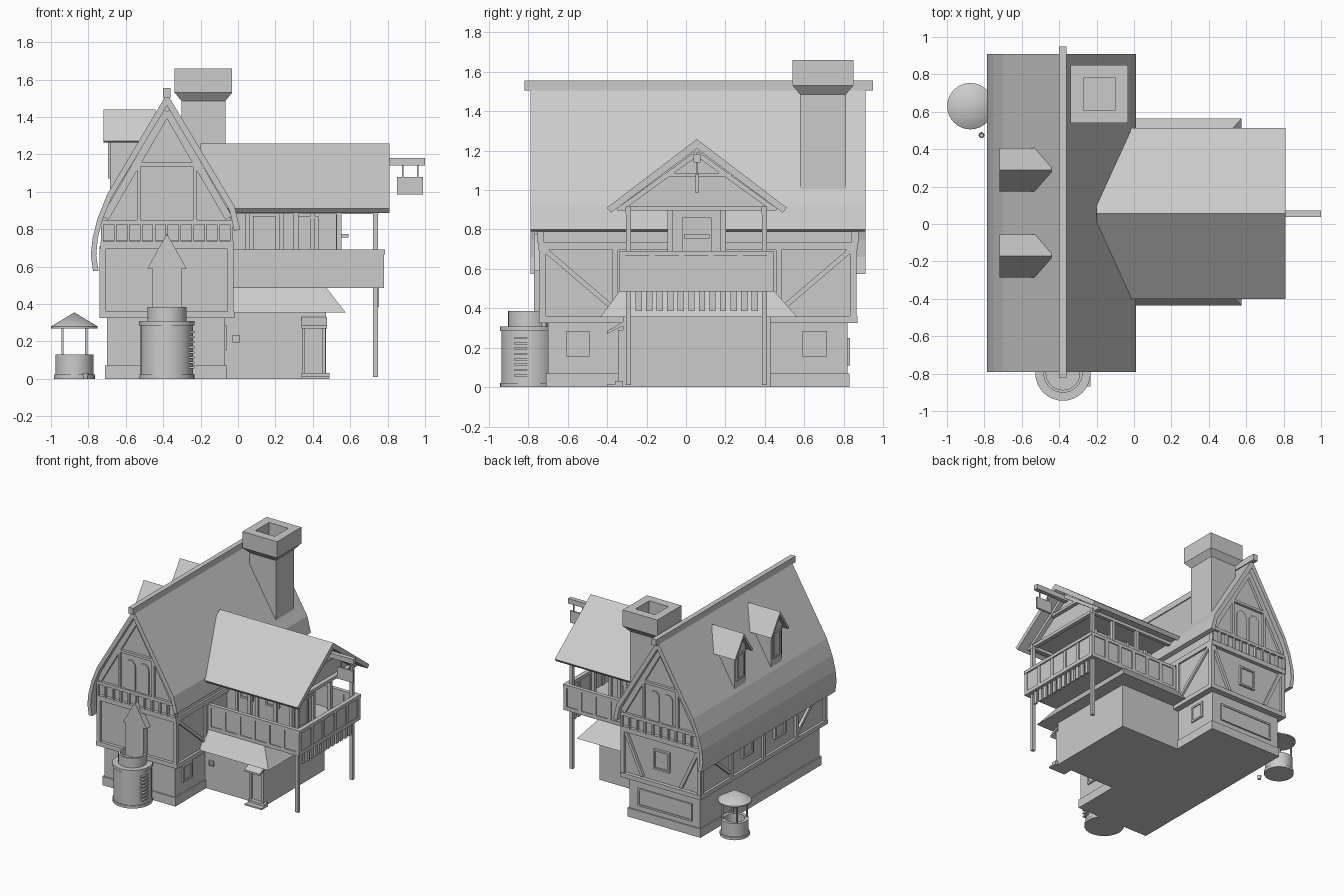
import bpy, bmesh, math
from mathutils import Vector


def finish(name, bm, smooth=False):
    bmesh.ops.remove_doubles(bm, verts=bm.verts, dist=1e-5)
    bmesh.ops.recalc_face_normals(bm, faces=bm.faces)
    me = bpy.data.meshes.new(name)
    bm.to_mesh(me)
    bm.free()
    ob = bpy.data.objects.new(name, me)
    bpy.context.collection.objects.link(ob)
    if smooth:
        bpy.context.view_layer.objects.active = ob
        ob.select_set(True)
        bpy.ops.object.shade_smooth_by_angle(angle=math.radians(35))
        ob.select_set(False)
    return ob


def prism(name, axis, pts, a, b):
    """Extrude a 2D outline along an axis: x -> (y,z), y -> (x,z), z -> (x,y)."""
    at = {'x': lambda u, v, w: (w, u, v), 'y': lambda u, v, w: (u, w, v), 'z': lambda u, v, w: (u, v, w)}[axis]
    bm = bmesh.new()
    lo = [bm.verts.new(at(u, v, a)) for u, v in pts]
    hi = [bm.verts.new(at(u, v, b)) for u, v in pts]
    bm.faces.new(lo)
    bm.faces.new(hi)
    for i in range(len(pts)):
        j = (i + 1) % len(pts)
        bm.faces.new((lo[i], lo[j], hi[j], hi[i]))
    return finish(name, bm)


def rect(name, axis, u0, u1, v0, v1, a, b):
    return prism(name, axis, [(u0, v0), (u1, v0), (u1, v1), (u0, v1)], a, b)


def box(name, x0, x1, y0, y1, z0, z1):
    return rect(name, 'z', x0, x1, y0, y1, z0, z1)


def strut(name, axis, p, q, w, a, b):
    p, q = Vector(p), Vector(q)
    d = (q - p).normalized() * w / 2
    n = Vector((-d.y, d.x))
    return prism(name, axis, [tuple(p + n), tuple(q + n), tuple(q - n), tuple(p - n)], a, b)


def window(name, axis, u0, u1, v0, v1, face, out, t=0.014):
    """Thin pane with a raised frame; out is the signed outward depth."""
    rect(name + "_pane", axis, u0, u1, v0, v1, face - out, face + out * 0.4)
    for k, r in enumerate([(u0, u1, v0, v0 + t), (u0, u1, v1 - t, v1), (u0, u0 + t, v0, v1), (u1 - t, u1, v0, v1)]):
        rect(f"{name}_frame_{k}", axis, *r, face - out, face + out)


def lathe(name, prof, cx, cy, n=32, square=False):
    bm = bmesh.new()
    k, off = (math.sqrt(2), math.pi / 4) if square else (1, 0)
    rings = [[bm.verts.new((cx + r * k * math.cos(off + 2 * math.pi * i / n),
                            cy + r * k * math.sin(off + 2 * math.pi * i / n), z)) for i in range(n)] for r, z in prof]
    for A, B in zip(rings, rings[1:]):
        for i in range(n):
            j = (i + 1) % n
            bm.faces.new((A[i], A[j], B[j], B[i]))
    bmesh.ops.dissolve_degenerate(bm, edges=bm.edges, dist=1e-6)
    return finish(name, bm, not square)


# Main house: stone base, timbered floor, gabled attic
box("ground_floor", -0.70, -0.07, -0.70, 0.82, 0, 0.34)
box("plinth", -0.71, -0.06, -0.71, 0.83, 0, 0.07)
box("upper_floor", -0.72, -0.04, -0.72, 0.84, 0.33, 0.75)
prism("attic", 'y', [(-0.72, 0.74), (-0.04, 0.74), (-0.04, 0.87), (-0.38, 1.48), (-0.69, 0.95), (-0.72, 0.88)], -0.735, 0.855)
box("lower_sill_beam", -0.74, -0.02, -0.745, 0.87, 0.325, 0.36)
box("upper_sill_beam", -0.735, -0.025, -0.75, 0.87, 0.695, 0.735)

# Main roof with curved left eave
prism("main_roof", 'y', [(-0.775, 0.575), (-0.787, 0.66), (-0.778, 0.75), (-0.75, 0.86), (-0.70, 0.985), (-0.38, 1.525),
                         (-0.02, 0.925), (0.012, 0.80), (-0.02, 0.79), (-0.045, 0.90), (-0.38, 1.46), (-0.675, 0.97),
                         (-0.725, 0.85), (-0.75, 0.75), (-0.758, 0.66), (-0.745, 0.575)], -0.79, 0.91)
box("ridge_beam", -0.40, -0.36, -0.82, 0.95, 1.505, 1.555)

# Timber framing on both gable ends
for end, a, b in (("front", -0.755, -0.72), ("back", 0.84, 0.875)):
    for s in (-1, 1):
        strut(f"{end}_barge_board", 'y', (-0.38 + s * 0.33, 0.86), (-0.38, 1.43), 0.04, a, b)
        rect(f"{end}_gable_post", 'y', -0.38 + s * 0.15 - 0.01, -0.38 + s * 0.15 + 0.01, 0.84, 1.15, a, b)
        rect(f"{end}_corner_post", 'y', -0.38 + s * 0.34 - 0.015, -0.38 + s * 0.34 + 0.015, 0.35, 0.7, a + 0.01, b - 0.01)
    rect(f"{end}_tie_beam", 'y', -0.57, -0.19, 1.135, 1.155, a, b)
    rect(f"{end}_gable_rail", 'y', -0.73, -0.03, 0.825, 0.85, a, b)
    for i in range(11):
        x = -0.725 + i * 0.069
        rect(f"{end}_band_post", 'y', x - 0.007, x + 0.007, 0.73, 0.83, a, b)
    for cx in (-0.44, -0.32):
        arch = [(cx - 0.045, 0.85), (cx + 0.045, 0.85)]
        arch += [(cx + 0.045 * math.cos(t * math.pi / 6), 1.04 + 0.05 * math.sin(t * math.pi / 6)) for t in range(7)]
        prism(f"{end}_arched_window", 'y', arch, a + 0.012, b - 0.012)
for s in (-1, 1):
    strut("back_brace", 'y', (-0.38 + s * 0.32, 0.69), (-0.38 + s * 0.17, 0.37), 0.025, 0.83, 0.86)
window("back_upper_window", 'y', -0.45, -0.31, 0.46, 0.62, 0.84, 0.02)
window("back_ground_window", 'y', -0.63, -0.15, 0.11, 0.25, 0.82, 0.012)

# Side wall posts, braces and windows
for side, a, b in (("right", -0.05, -0.025), ("left", -0.74, -0.71)):
    for y in (-0.725, -0.36, 0.055, 0.47, 0.845):
        rect(f"{side}_wall_post", 'x', y - 0.014, y + 0.014, 0.35, 0.70, a, b)
    strut(f"{side}_brace_front", 'x', (-0.72, 0.70), (-0.37, 0.40), 0.025, a, b)
    strut(f"{side}_brace_back", 'x', (0.84, 0.70), (0.49, 0.40), 0.025, a, b)
window("right_front_window", 'x', -0.61, -0.49, 0.155, 0.285, -0.07, 0.012)
window("right_back_window", 'x', 0.59, 0.715, 0.155, 0.285, -0.07, 0.012)
for y in (-0.15, 0.26):
    window("left_window", 'x', y - 0.07, y + 0.07, 0.45, 0.6, -0.72, -0.02)

# Gabled hood on the front wall
prism("front_hood", 'y', [(-0.46, 0.3), (-0.30, 0.3), (-0.30, 0.59), (-0.275, 0.59), (-0.38, 0.775), (-0.485, 0.59), (-0.46, 0.59)],
      -0.77, -0.71)

# Chimney with flared, hollow cap
lathe("chimney", [(0, 0.9), (0.117, 0.9), (0.117, 1.485), (0.154, 1.53), (0.154, 1.66), (0.086, 1.66), (0.086, 1.52), (0, 1.52)],
      -0.185, 0.695, 4, True)

# Two dormers on the left slope
for y in (0.29, -0.17):
    prism("dormer_body", 'x', [(y - 0.07, 1.0), (y + 0.07, 1.0), (y + 0.07, 1.31), (y, 1.41), (y - 0.07, 1.31)], -0.685, -0.5)
    prism("dormer_roof", 'x', [(y - 0.115, 1.27), (y, 1.44), (y + 0.115, 1.27), (y + 0.10, 1.262), (y, 1.41), (y - 0.10, 1.262)],
          -0.72, -0.44)
    window("dormer_window", 'x', y - 0.05, y + 0.05, 1.07, 1.28, -0.685, -0.01)

# Wing: ground block and hipped skirt roof
box("wing_ground_floor", -0.08, 0.47, -0.32, 0.43, 0, 0.40)
bm = bmesh.new()
rings = [[bm.verts.new(c) for c in ((-0.08, y0, z), (x1, y0, z), (x1, y1, z), (-0.08, y1, z))]
         for x1, y0, y1, z in ((0.575, -0.435, 0.565, 0.355), (0.47, -0.335, 0.445, 0.49))]
bm.faces.new(rings[0])
bm.faces.new(rings[1])
for i in range(4):
    j = (i + 1) % 4
    bm.faces.new((rings[0][i], rings[0][j], rings[1][j], rings[1][i]))
finish("skirt_roof", bm)
rect("wing_front_door", 'y', 0.35, 0.46, 0.01, 0.28, -0.33, -0.30)
for x in (0.35, 0.46):
    rect("door_post", 'y', x - 0.008, x + 0.008, 0, 0.29, -0.345, -0.31)
prism("door_canopy", 'x', [(-0.32, 0.33), (-0.40, 0.285), (-0.40, 0.27), (-0.32, 0.31)], 0.34, 0.475)
prism("door_step", 'x', [(-0.32, 0), (-0.40, 0), (-0.40, 0.012), (-0.36, 0.012), (-0.36, 0.03), (-0.32, 0.03)], 0.34, 0.49)
window("wing_small_window", 'y', -0.03, 0.01, 0.195, 0.235, -0.32, -0.012, 0.008)

# Balcony floor, railings, posts
box("balcony_floor", -0.03, 0.77, -0.33, 0.435, 0.485, 0.515)
for y, s in ((-0.337, 1), (0.443, -1)):
    ya, yb = sorted((y, y + s * 0.03))
    box("side_rail_panel", -0.03, 0.775, ya + 0.008, yb - 0.008, 0.49, 0.68)
    box("side_top_rail", -0.03, 0.785, ya, yb, 0.665, 0.69)
    box("side_bottom_rail", -0.03, 0.78, ya, yb, 0.485, 0.515)
    for i in range(7):
        x = -0.02 + i * 0.131
        box("side_rail_post", x - 0.014, min(x + 0.014, 0.78), ya, yb, 0.5, 0.68)
    for x in (0.31, 0.54, 0.735):
        yc = y + s * 0.045
        box("roof_post", x - 0.014, x + 0.014, yc - 0.012, yc + 0.012, 0.01 if x > 0.7 else 0.5, 0.92)
    box("roof_plate", -0.05, 0.75, y + s * 0.045 - 0.014, y + s * 0.045 + 0.014, 0.88, 0.91)
box("end_rail_panel", 0.757, 0.773, -0.337, 0.443, 0.49, 0.68)
box("end_top_rail", 0.75, 0.785, -0.337, 0.443, 0.665, 0.69)
box("end_bottom_rail", 0.75, 0.78, -0.337, 0.443, 0.485, 0.515)
for i in range(6):
    y = -0.32 + i * 0.149
    box("end_rail_post", 0.75, 0.78, y - 0.014, y + 0.014, 0.5, 0.68)
for i in range(12):
    y = -0.24 + i * 0.0535
    box("valance_slat", 0.74, 0.755, y - 0.016, y + 0.016, 0.385, 0.49)

# Wing upper room
box("wing_room", -0.08, 0.53, -0.08, 0.185, 0.5, 0.95)
for y in (-0.08, 0.19):
    for x in (0.05, 0.23, 0.40, 0.535):
        box("room_post", x - 0.012, x + 0.012, y - 0.014, y + 0.014, 0.5, 0.91)
    for x in (0.08, 0.31):
        window("room_window", 'y', x, x + 0.12, 0.68, 0.87, y, 0.012 if y > 0 else -0.012)
window("room_door", 'x', -0.02, 0.13, 0.51, 0.86, 0.53, 0.012)
box("door_shelf", 0.53, 0.59, -0.01, 0.12, 0.755, 0.775)

# Wing roof and gable
prism("wing_gable", 'x', [(-0.36, 0.905), (0.47, 0.905), (0.055, 1.215)], -0.15, 0.70)
prism("wing_roof", 'x', [(-0.402, 0.91), (0.055, 1.258), (0.512, 0.91), (0.49, 0.885), (0.055, 1.21), (-0.38, 0.885)], -0.20, 0.81)
rect("wing_tie_beam", 'x', -0.35, 0.46, 0.895, 0.92, 0.70, 0.735)
rect("wing_collar_beam", 'x', -0.12, 0.23, 1.065, 1.085, 0.70, 0.73)
for s in (-1, 1):
    strut("wing_rafter", 'x', (0.055 + s * 0.38, 0.91), (0.055, 1.185), 0.025, 0.70, 0.735)

# Hanging sign
box("sign_arm", 0.68, 1.0, 0.037, 0.073, 1.14, 1.18)
for x in (0.88, 0.96):
    box("sign_hanger", x - 0.004, x + 0.004, 0.051, 0.059, 1.07, 1.15)
box("sign_board", 0.85, 0.99, 0.047, 0.063, 0.985, 1.08)

# Water tank in front with rungs
lathe("tank", [(0, 0), (0.147, 0), (0.147, 0.022), (0.14, 0.022), (0.14, 0.285), (0.148, 0.285), (0.148, 0.308), (0.105, 0.308),
               (0.105, 0.385), (0.09, 0.385), (0.09, 0.33), (0, 0.33)], -0.38, -0.797)
for i in range(8):
    box("tank_rung", -0.27, -0.233, -0.87, -0.805, 0.055 + i * 0.027, 0.066 + i * 0.027)

# Covered well on the left
wx, wy = -0.875, 0.63
lathe("well_wall", [(0, 0), (0.11, 0), (0.11, 0.022), (0.102, 0.022), (0.102, 0.13), (0.075, 0.13), (0.075, 0.04), (0, 0.04)], wx, wy)
lathe("well_roof", [(0, 0.28), (0.124, 0.27), (0.124, 0.28), (0, 0.355)], wx, wy)
for i in range(4):
    t = math.pi * (0.25 + i / 2)
    x, y = wx + 0.09 * math.cos(t), wy + 0.09 * math.sin(t)
    box("well_post", x - 0.006, x + 0.006, y - 0.006, y + 0.006, 0.12, 0.29)
lathe("bucket", [(0, 0), (0.012, 0), (0.016, 0.03), (0.012, 0.03), (0.01, 0.006), (0, 0.006)], -0.815, 0.475, 12)
